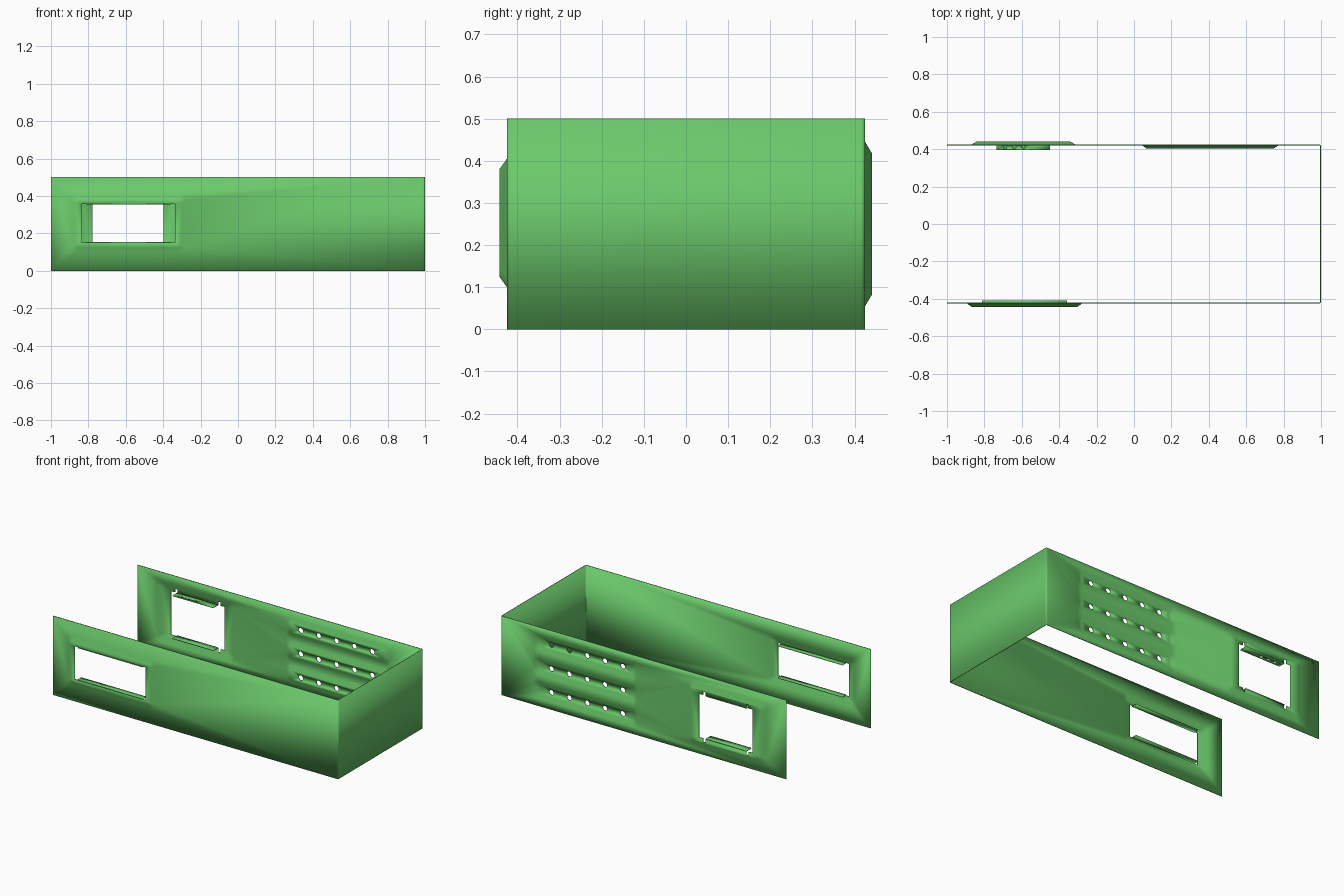
import bpy, bmesh, math
from mathutils import Vector

cube = bpy.data.objects.get("Cube")
if cube:
    bpy.data.objects.remove(cube, do_unlink=True)

GREEN = (0.147, 0.587, 0.147, 1.0)
mat = bpy.data.materials.new("green_sheet_metal")
mat.use_nodes = True
mat.diffuse_color = GREEN
mat.node_tree.nodes["Principled BSDF"].inputs["Base Color"].default_value = GREEN

T = 0.005            # sheet thickness
Y, H = 0.425, 0.50   # half width and height of the chassis
R = 0.01             # bend radius at the closed end


# ---- 2D outlines -------------------------------------------------------
def rect(x0, x1, z0, z1):
    return [(x0, z0), (x1, z0), (x1, z1), (x0, z1)]


def rounded(x0, x1, z0, z1, r, n=6):
    pts = []
    for k, (cx, cz) in enumerate(rect(x0 + r, x1 - r, z0 + r, z1 - r)):
        for i in range(n + 1):
            a = math.pi * (1 + k / 2) + math.pi / 2 * i / n
            pts.append((cx + r * math.cos(a), cz + r * math.sin(a)))
    return pts


def circle(cx, cz, r, n=16):
    return [(cx + r * math.cos(2 * math.pi * i / n),
             cz + r * math.sin(2 * math.pi * i / n)) for i in range(n)]


def notched(cx, cz, hw, hh, slot, w, d):
    """Rectangle with relief slots beside the folded tabs."""
    q = [(hw, hh), (slot + w, hh), (slot + w, hh + d), (slot, hh + d), (slot, hh)]
    top = q + [(-x, z) for x, z in reversed(q)]
    return [(cx + x, cz + z) for x, z in top + [(x, -z) for x, z in reversed(top)]]


# ---- mesh helpers ------------------------------------------------------
def loop(bm, pts, place):
    vs = [bm.verts.new(place(*p)) for p in pts]
    es = [bm.edges.new((vs[i], vs[(i + 1) % len(vs)])) for i in range(len(vs))]
    return vs, es


def fill(bm, loops, normal):
    edges = [e for _, es in loops for e in es]
    bmesh.ops.triangle_fill(bm, edges=edges, use_beauty=True, normal=normal)


def emboss(bm, box, depth, slope, r, y, holes):
    """Pressed panel with sloped sides; returns its base loop."""
    x0, x1, z0, z1 = box
    a = loop(bm, rounded(x0, x1, z0, z1, r), lambda x, z: (x, y, z))
    b = loop(bm, rounded(x0 + slope, x1 - slope, z0 + slope, z1 - slope, r - slope * 0.6),
             lambda x, z: (x, y + depth, z))
    n = len(a[0])
    for i in range(n):
        j = (i + 1) % n
        bm.faces.new((a[0][i], a[0][j], b[0][j], b[0][i]))
    inner = [loop(bm, h, lambda x, z: (x, y + depth, z)) for h in holes]
    fill(bm, [b] + inner, Vector((0, 1, 0)))
    return a


def finish(bm, name, offset):
    me = bpy.data.meshes.new(name)
    bm.to_mesh(me)
    bm.free()
    me.materials.append(mat)
    ob = bpy.data.objects.new(name, me)
    bpy.context.collection.objects.link(ob)
    mod = ob.modifiers.new("sheet_thickness", 'SOLIDIFY')
    mod.thickness = T
    mod.offset = offset
    bpy.ops.object.select_all(action='DESELECT')
    ob.select_set(True)
    bpy.context.view_layer.objects.active = ob
    bpy.ops.object.shade_smooth_by_angle(angle=math.radians(35))
    return ob


# ---- folded chassis: front wall, end wall, back wall --------------------
bm = bmesh.new()
XB = 1 - R

# front wall with raised window surround
front_window = rect(-0.834, -0.337, 0.15, 0.358)
panel = emboss(bm, (-0.893, -0.278, 0.10, 0.405), -0.018, 0.025, 0.03, -Y, [front_window])
wall = loop(bm, rect(-1, XB, 0, H), lambda x, z: (x, -Y, z))
fill(bm, [wall, panel], Vector((0, 1, 0)))

# back wall with raised window surround and three pressed grooves with holes
back_window = notched(-0.588, 0.25, 0.189, 0.138, 0.143, 0.017, 0.022)
features = [emboss(bm, (-0.868, -0.314, 0.055, 0.445), 0.017, 0.028, 0.035, Y, [back_window])]
for zc in (0.10, 0.25, 0.40):
    holes = [circle(0.407 + 0.125 * i, zc, 0.016) for i in range(-2, 3)]
    features.append(emboss(bm, (0.045, 0.77, zc - 0.052, zc + 0.052),
                           -0.016, 0.023, 0.035, Y, holes))
wall = loop(bm, rect(-1, XB, 0, H), lambda x, z: (x, Y, z))
fill(bm, [wall] + features, Vector((0, 1, 0)))

# bends and end wall
arc = [(XB + R * math.sin(a), -Y + R - R * math.cos(a))
       for a in (math.pi / 8 * i for i in range(5))]
path = arc + [(x, -y) for x, y in reversed(arc)]
cols = [(bm.verts.new((x, y, 0)), bm.verts.new((x, y, H))) for x, y in path]
for (a, b), (c, d) in zip(cols, cols[1:]):
    bm.faces.new((a, c, d, b))

bmesh.ops.remove_doubles(bm, verts=bm.verts[:], dist=1e-5)
bmesh.ops.recalc_face_normals(bm, faces=bm.faces[:])
bm.normal_update()
end = max(bm.faces, key=lambda f: f.calc_center_median().x)
if end.normal.x < 0:
    bmesh.ops.reverse_faces(bm, faces=bm.faces[:])
finish(bm, "folded_chassis", -1)


# ---- folded tabs around the windows --------------------------------------
def tab(name, x0, x1, y0, y1, z, holes=()):
    bm = bmesh.new()
    loops = [loop(bm, p, lambda x, y: (x, y, z)) for p in [rect(x0, x1, y0, y1), *holes]]
    fill(bm, loops, Vector((0, 0, 1)))
    bmesh.ops.recalc_face_normals(bm, faces=bm.faces[:])
    finish(bm, name, 0)


tab("front_window_top_tab", -0.812, -0.358, -0.443, -0.408, 0.3555)
tab("front_window_bottom_tab", -0.812, -0.358, -0.443, -0.408, 0.1525)
tab_holes = [circle(x, 0.41, 0.009) for x in (-0.69, -0.64, -0.59)]
tab("back_window_top_tab", -0.735, -0.449, 0.395, 0.442, 0.3855, tab_holes)
tab("back_window_bottom_tab", -0.735, -0.449, 0.395, 0.442, 0.1145)
